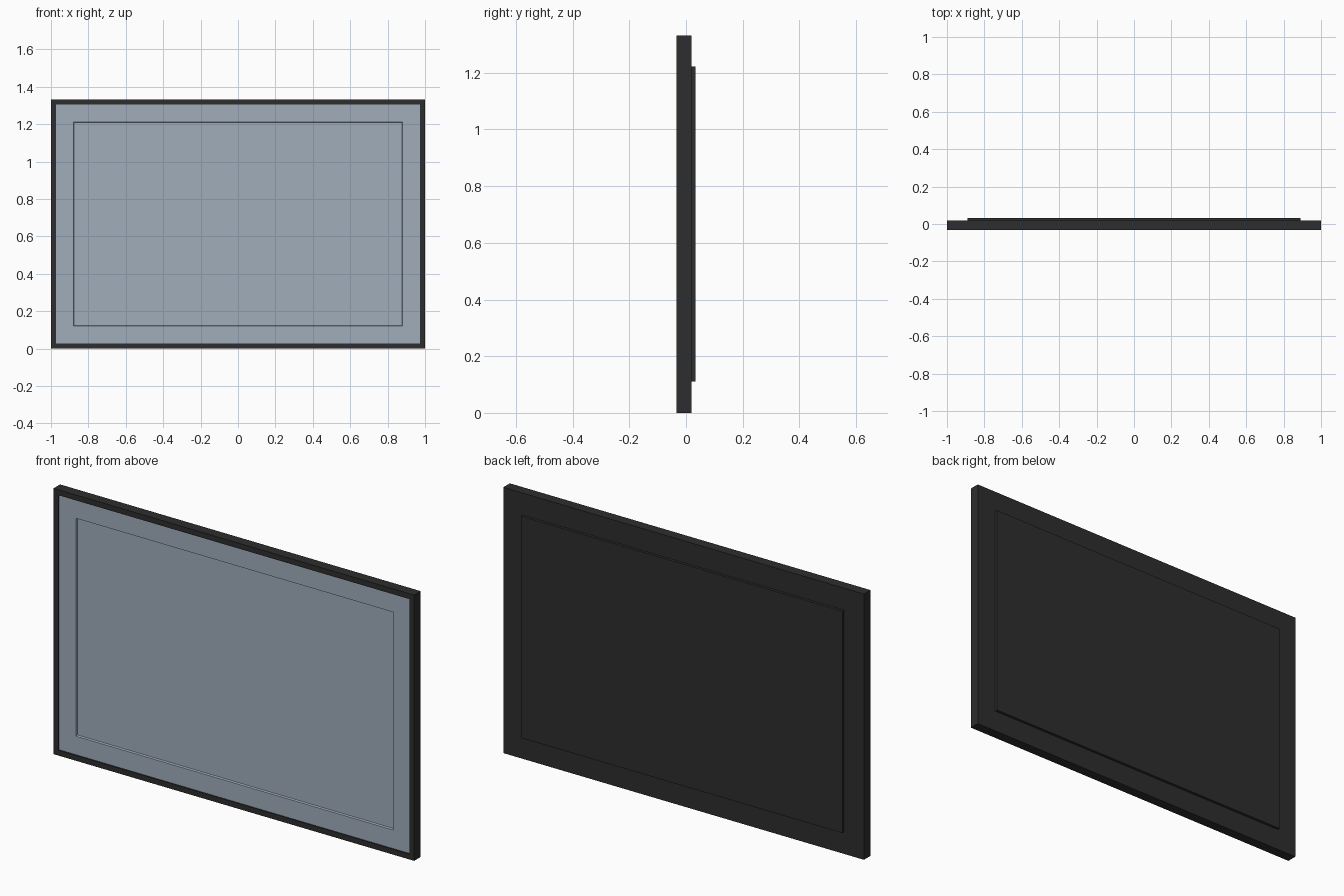
import bpy, bmesh

if "Cube" in bpy.data.objects:
    bpy.data.objects.remove(bpy.data.objects["Cube"])

HW, HZ = 1.0, 0.666   # outer half width and half height


def material(name, rgb):
    m = bpy.data.materials.new(name)
    m.diffuse_color = (*rgb, 1.0)
    m.use_nodes = True
    m.node_tree.nodes["Principled BSDF"].inputs["Base Color"].default_value = m.diffuse_color
    return m


def nested(name, rings, mat, cap_first=True, cap_last=True):
    """Skin a series of nested rectangles given as (inset, y)."""
    bm = bmesh.new()
    loops = []
    for inset, y in rings:
        w, h = HW - inset, HZ - inset
        loops.append([bm.verts.new((sx * w, y, HZ + sz * h))
                      for sx, sz in ((-1, -1), (1, -1), (1, 1), (-1, 1))])
    for a, b in zip(loops, loops[1:]):
        for i in range(4):
            j = (i + 1) % 4
            bm.faces.new((a[i], a[j], b[j], b[i]))
    if cap_first:
        bm.faces.new(loops[0])
    if cap_last:
        bm.faces.new(loops[-1][::-1])
    bmesh.ops.recalc_face_normals(bm, faces=bm.faces)
    me = bpy.data.meshes.new(name)
    bm.to_mesh(me)
    bm.free()
    me.materials.append(mat)
    ob = bpy.data.objects.new(name, me)
    bpy.context.collection.objects.link(ob)
    return ob


black = material("matte_black", (0.027, 0.027, 0.027))
grey = material("blue_grey_screen", (0.35, 0.42, 0.49))

# Outer casing: front tray floor, raised rim, sides, flat back
nested("frame", [(0.027, -0.014), (0.027, -0.033), (0, -0.033), (0, 0.019)], black)

# Thin cover plate on the back
nested("back_plate", [(0.11, 0.015), (0.11, 0.033)], black)

# Front panel: border with a shallow recessed centre
nested("front_panel", [(0.027, -0.014), (0.027, -0.027), (0.12, -0.027),
                       (0.123, -0.018)], grey)
